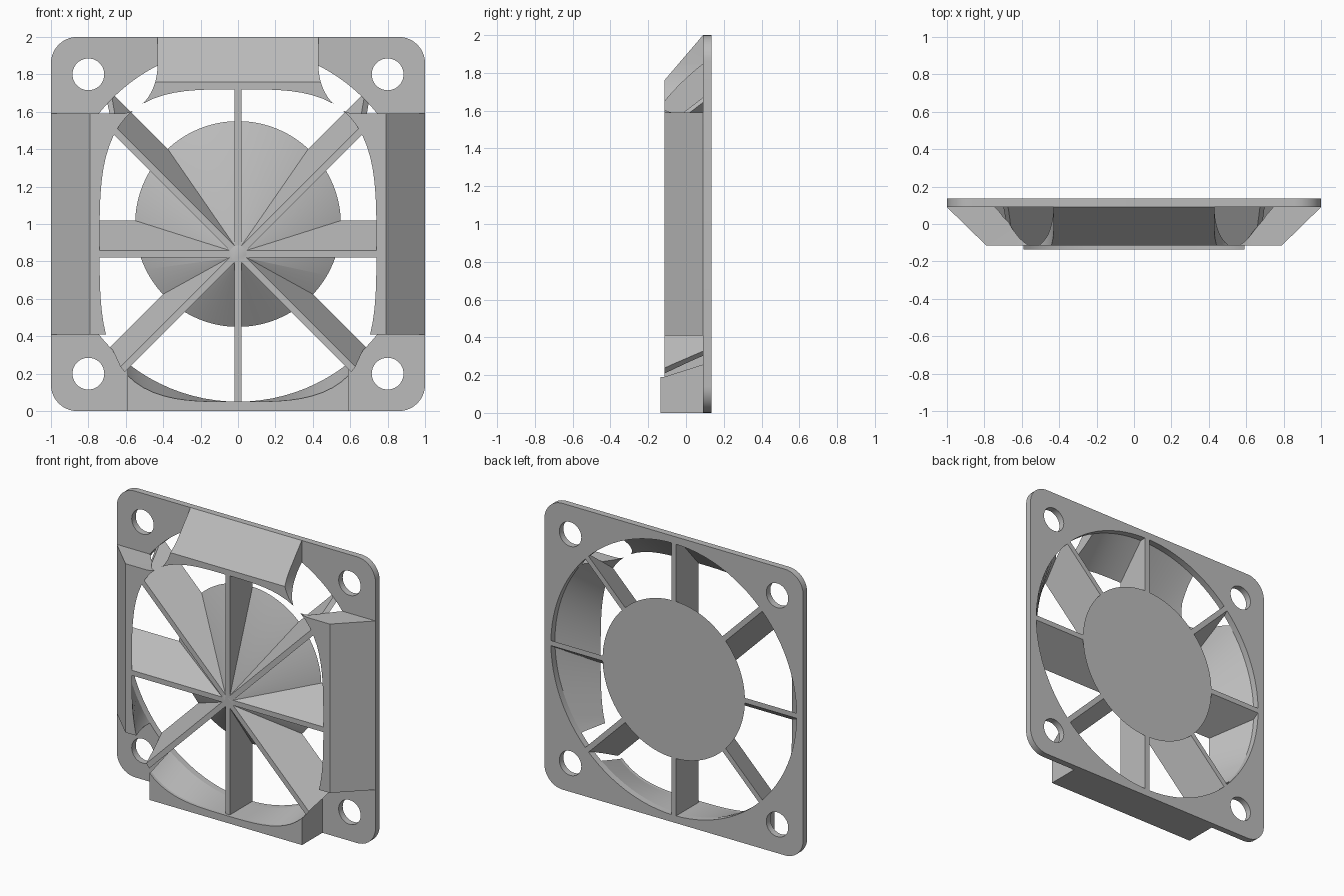
import bpy, bmesh
from math import sin, cos, pi, radians

cube = bpy.data.objects.get("Cube")
if cube:
    bpy.data.objects.remove(cube, do_unlink=True)

# One plastic colour for everything
grey = bpy.data.materials.new("grey plastic")
grey.use_nodes = True
tone = (0.5, 0.5, 0.5, 1)
grey.diffuse_color = tone
grey.node_tree.nodes["Principled BSDF"].inputs["Base Color"].default_value = tone

BACK, PLATE, FRONT, LIP = 0.135, 0.09, -0.115, -0.135
FRONT_Z = 0.84   # height where the spokes meet at the front


def loft(name, rings):
    """Closed solid through rings given as (y, [(x, z), ...])."""
    bm = bmesh.new()
    loops = [[bm.verts.new((x, y, z)) for x, z in pts] for y, pts in rings]
    n = len(loops[0])
    for a, b in zip(loops, loops[1:]):
        for i in range(n):
            j = (i + 1) % n
            bm.faces.new((a[i], a[j], b[j], b[i]))
    bm.faces.new(loops[0])
    bm.faces.new(loops[-1])
    bmesh.ops.recalc_face_normals(bm, faces=bm.faces)
    mesh = bpy.data.meshes.new(name)
    bm.to_mesh(mesh)
    bm.free()
    mesh.materials.append(grey)
    obj = bpy.data.objects.new(name, mesh)
    bpy.context.collection.objects.link(obj)
    return obj


def prism(name, pts, y0, y1):
    return loft(name, [(y0, pts), (y1, pts)])


def rect(x0, x1, z0, z1):
    return [(x0, z0), (x1, z0), (x1, z1), (x0, z1)]


def arc(cx, cz, rx, rz, start, end, n):
    return [(cx + rx * cos(start + (end - start) * i / n),
             cz + rz * sin(start + (end - start) * i / n)) for i in range(n + 1)]


def circle(cx, cz, r, n=96):
    return arc(cx, cz, r, r, 0, 2 * pi, n)[:-1]


def soft_square(cz, a, b, power, n=96):
    pts = []
    for i in range(n):
        c, s = cos(2 * pi * i / n), sin(2 * pi * i / n)
        r = (abs(c / a) ** power + abs(s / b) ** power) ** (-1 / power)
        pts.append((r * c, cz + r * s))
    return pts


def activate(obj):
    bpy.ops.object.select_all(action='DESELECT')
    obj.select_set(True)
    bpy.context.view_layer.objects.active = obj


def boolean(obj, cutter, operation='DIFFERENCE'):
    activate(obj)
    mod = obj.modifiers.new("cut", 'BOOLEAN')
    mod.operation, mod.solver, mod.object = operation, 'EXACT', cutter
    bpy.ops.object.modifier_apply(modifier=mod.name)


cutters = []

# Air passage: round at the back, soft square at the front
round_end, square_end = circle(0, 1, 0.95), soft_square(0.885, 0.74, 0.835, 3.4)
passage = loft("passage_cutter", [(0.3, round_end), (PLATE, round_end),
                                  (FRONT, square_end), (-0.3, square_end)])
cutters.append(passage)

# Mounting plate with rounded corners and screw holes
outline = []
for k, (sx, sz) in enumerate([(1, 1), (-1, 1), (-1, -1), (1, -1)]):
    outline += arc(0.86 * sx, 1 + 0.86 * sz, 0.14, 0.14, k * pi / 2, (k + 1) * pi / 2, 10)
plate = prism("mounting_plate", outline, PLATE, BACK)
boolean(plate, passage)
for sx in (-1, 1):
    for z in (0.2, 1.8):
        hole = prism("hole_cutter", circle(0.8 * sx, z, 0.085, 40), 0, 0.3)
        boolean(plate, hole)
        cutters.append(hole)

# Sloped duct walls, cleared around the screw holes
duct = loft("duct_walls", [(PLATE, rect(-1, 1, 0, 2)),
                           (FRONT, rect(-0.79, 0.79, 0, 1.76))])
boolean(duct, passage)
for sx in (-1, 1):
    upper = arc(0.63, 1.85, 0.2, 0.26, pi, 1.5 * pi, 14) + [(1.2, 1.59), (1.2, 2.2), (0.43, 2.2)]
    lower = arc(0.62, 0.38, 0.03, 0.03, pi, pi / 2, 5) + [(1.2, 0.41), (1.2, -0.2), (0.59, -0.2)]
    for pts in (upper, lower):
        corner = prism("corner_cutter", [(sx * x, z) for x, z in pts], -0.3, 0.2)
        boolean(duct, corner)
        cutters.append(corner)

# Raised lip along the bottom wall
lip = prism("bottom_lip", rect(-0.59, 0.59, 0, 0.3), LIP, FRONT)
boolean(lip, passage)

# Leaning cone with a flat round back
hub = loft("hub_cone", [(BACK, circle(0, 1, 0.55)), (FRONT, circle(0, FRONT_Z, 0.045))])

# Eight leaning spokes, trimmed to the passage
spokes = []
for k in range(8):
    c, s = cos(k * pi / 4), sin(k * pi / 4)
    w = 0.018

    def bar(cz):
        return [(u * c - v * s, cz + u * s + v * c)
                for u, v in rect(0, 1.2, -w, w)]
    spoke = loft("spoke_%d" % (k + 1), [(BACK, bar(1)), (FRONT, bar(FRONT_Z))])
    boolean(spoke, passage, 'INTERSECT')
    spokes.append(spoke)

for cutter in cutters:
    bpy.data.objects.remove(cutter, do_unlink=True)

for obj in [plate, duct, lip, hub] + spokes:
    activate(obj)
    bpy.ops.object.shade_smooth_by_angle(angle=radians(30))
